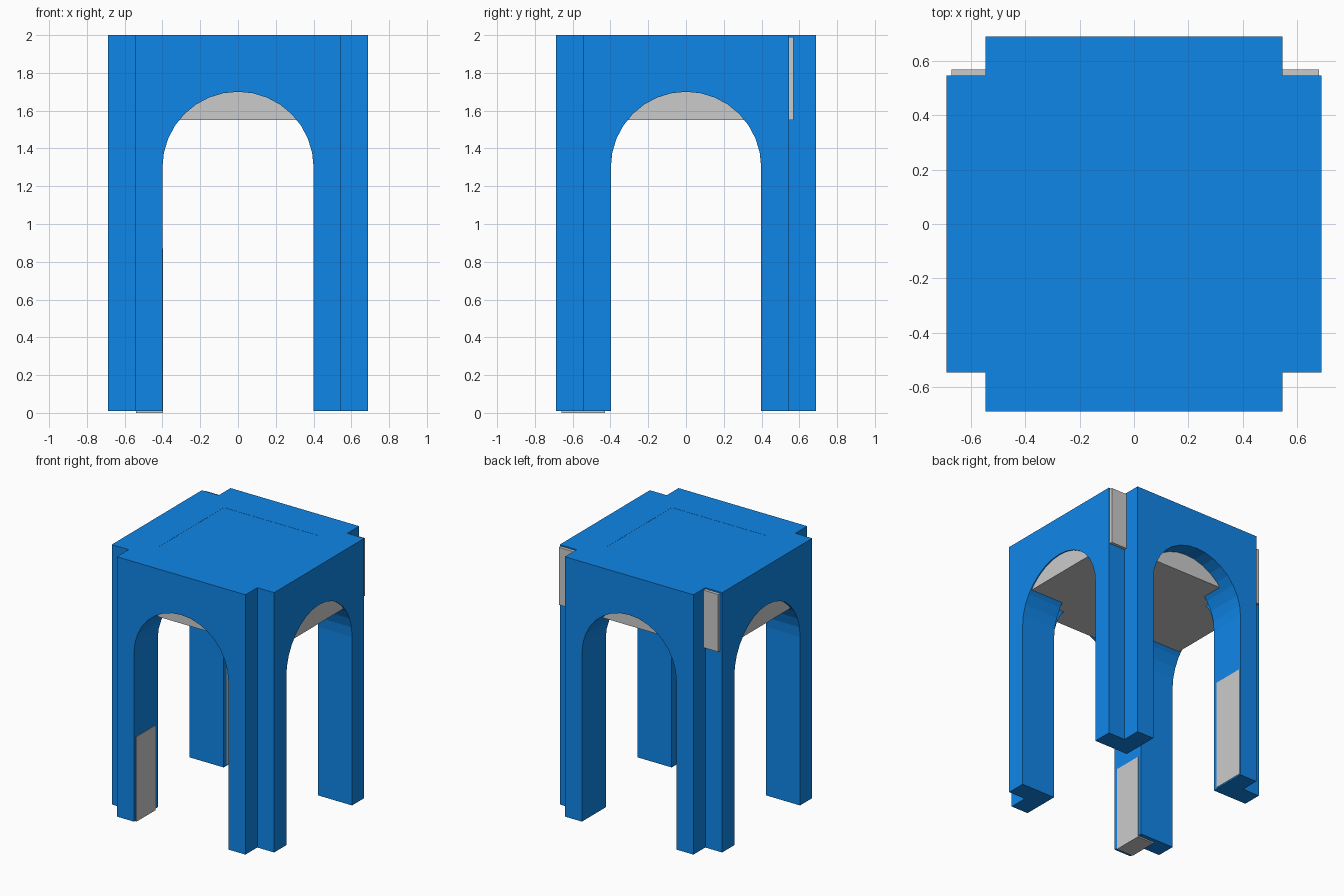
import bpy, bmesh
from math import cos, sin, pi, radians
from mathutils import Matrix

if "Cube" in bpy.data.objects:
    bpy.data.objects.remove(bpy.data.objects["Cube"])

blue = bpy.data.materials.new("blue_paint")
blue.diffuse_color = (0.005, 0.24, 0.81, 1)
blue.use_nodes = True
blue.node_tree.nodes["Principled BSDF"].inputs["Base Color"].default_value = blue.diffuse_color

HALF, OUTER, INNER = 0.545, 0.688, 0.40   # panel half width, outer and inner faces
RADIUS, SPRING = 0.40, 1.30               # arch opening
FOOT, TOP = 0.01, 2.0


def finish(name, bm, mat=None):
    bmesh.ops.recalc_face_normals(bm, faces=bm.faces)
    me = bpy.data.meshes.new(name)
    bm.to_mesh(me)
    bm.free()
    if mat:
        me.materials.append(mat)
    ob = bpy.data.objects.new(name, me)
    bpy.context.collection.objects.link(ob)
    return ob


def box(name, lo, hi, mat=None):
    bm = bmesh.new()
    bmesh.ops.create_cube(bm, size=1)
    for v in bm.verts:
        v.co = [(a + b) / 2 + c * (b - a) for a, b, c in zip(lo, hi, v.co)]
    return finish(name, bm, mat)


def arch_panel(name, angle, r, steps=16):
    # front outline with a round-topped opening, extruded inward then turned
    outline = [(-HALF, FOOT), (-HALF, TOP), (HALF, TOP), (HALF, FOOT), (r, FOOT)]
    outline += [(r * cos(pi * i / steps), SPRING + RADIUS * sin(pi * i / steps))
                for i in range(steps + 1)]
    outline.append((-r, FOOT))
    bm = bmesh.new()
    face = bm.faces.new([bm.verts.new((x, -OUTER, z)) for x, z in outline])
    ext = bmesh.ops.extrude_face_region(bm, geom=[face])
    moved = [g for g in ext["geom"] if isinstance(g, bmesh.types.BMVert)]
    bmesh.ops.translate(bm, verts=moved, vec=(0, OUTER - INNER, 0))
    bmesh.ops.transform(bm, verts=bm.verts, matrix=Matrix.Rotation(radians(angle), 4, 'Z'))
    return finish(name, bm, blue)


# four arched sides whose legs overlap into L-shaped corners
for name, angle, r in (("front", 0, RADIUS), ("right", 90, RADIUS - 0.002),
                       ("back", 180, RADIUS), ("left", 270, RADIUS - 0.002)):
    arch_panel(name + "_arch", angle, r)

# grey inner ceiling block, showing at the two back corners
box("ceiling_block", (-0.67, -0.54, 1.55), (0.68, 0.568, 1.99))

# blue roof plate between the arches
box("roof_plate", (-0.54, -0.54, 1.9), (0.54, 0.54, 1.999), blue)

# grey core blocks in the two left legs
box("front_left_leg_core", (-0.54, -0.66, 0.0), (-0.397, -0.43, 0.65))
box("back_left_leg_core", (-0.54, 0.43, 0.02), (-0.397, 0.68, 0.87))
